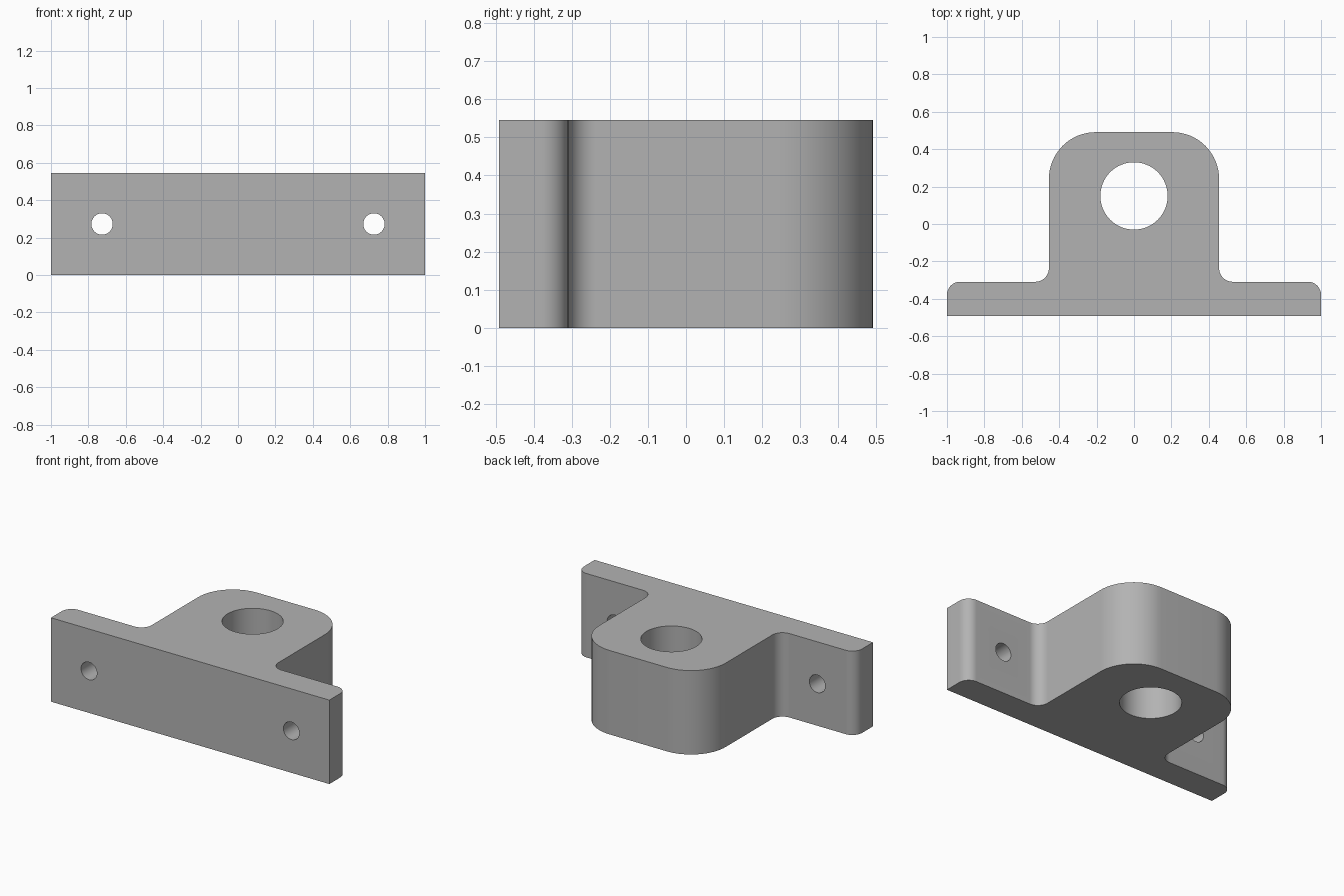
import bpy, bmesh
from math import radians, pi, cos, sin
from mathutils import Matrix, Vector

cube = bpy.data.objects.get("Cube")
if cube:
    bpy.data.objects.remove(cube, do_unlink=True)

HEIGHT = 0.545
BACK, STEP, FRONT = 0.491, -0.309, -0.491

steel = bpy.data.materials.new("plain grey")
steel.use_nodes = True
GREY = (0.45, 0.45, 0.45, 1)
steel.diffuse_color = GREY
steel.node_tree.nodes["Principled BSDF"].inputs["Base Color"].default_value = GREY


def rounded(corners, steps=16):
    """Replace each (x, y, radius) corner by an arc tangent to both edges."""
    points = []
    for i, (x, y, r) in enumerate(corners):
        here = Vector((x, y))
        if r == 0:
            points.append(here)
            continue
        to_prev = (Vector(corners[i - 1][:2]) - here).normalized()
        to_next = (Vector(corners[(i + 1) % len(corners)][:2]) - here).normalized()
        centre = here + r * (to_prev + to_next)
        for k in range(steps + 1):
            a = k / steps * pi / 2
            points.append(centre - r * (to_next * cos(a) + to_prev * sin(a)))
    return points


def add_object(name, bm):
    bmesh.ops.recalc_face_normals(bm, faces=bm.faces)
    mesh = bpy.data.meshes.new(name)
    bm.to_mesh(mesh)
    bm.free()
    mesh.materials.append(steel)
    obj = bpy.data.objects.new(name, mesh)
    bpy.context.collection.objects.link(obj)
    return obj


def cut_hole(target, name, radius, location, tilt=0):
    """Boolean a through hole with a hidden cylinder."""
    bm = bmesh.new()
    bmesh.ops.create_cone(
        bm, cap_ends=True, segments=64, radius1=radius, radius2=radius, depth=1,
        matrix=Matrix.Translation(location) @ Matrix.Rotation(tilt, 4, "X"))
    cutter = add_object(name, bm)
    cutter.hide_render = True
    cutter.hide_set(True)
    mod = target.modifiers.new(name, "BOOLEAN")
    mod.operation = "DIFFERENCE"
    mod.solver = "EXACT"
    mod.object = cutter
    return cutter


# Bracket outline: wide flange with a round-cornered boss, extruded upward
right_half = [(1, FRONT, 0), (1, STEP, 0.07), (0.455, STEP, 0.073), (0.455, BACK, 0.25)]
left_half = [(-x, y, r) for x, y, r in reversed(right_half)]
bm = bmesh.new()
base = bm.faces.new([bm.verts.new((p.x, p.y, 0)) for p in rounded(right_half + left_half)])
top = bmesh.ops.extrude_face_region(bm, geom=[base], use_keep_orig=True)["geom"]
bmesh.ops.translate(bm, vec=(0, 0, HEIGHT),
                    verts=[v for v in top if isinstance(v, bmesh.types.BMVert)])
bracket = add_object("mounting_bracket", bm)

# Main bore through the boss and two bolt holes through the flange
cutters = [cut_hole(bracket, "bore_cutter", 0.18, (0, 0.15, HEIGHT / 2))]
for side, x in (("left", 0.727), ("right", -0.727)):
    cutters.append(cut_hole(bracket, side + "_bolt_hole_cutter", 0.057,
                            (x, STEP, HEIGHT / 2), pi / 2))

# Apply the cuts and drop the helpers
bpy.context.view_layer.update()
evaluated = bracket.evaluated_get(bpy.context.evaluated_depsgraph_get())
bracket.data = bpy.data.meshes.new_from_object(evaluated)
bracket.modifiers.clear()
for cutter in cutters:
    bpy.data.objects.remove(cutter, do_unlink=True)

# Smooth the curved walls, keep the rims sharp
bpy.ops.object.select_all(action="DESELECT")
bracket.select_set(True)
bpy.context.view_layer.objects.active = bracket
bpy.ops.object.shade_smooth_by_angle(angle=radians(30))
